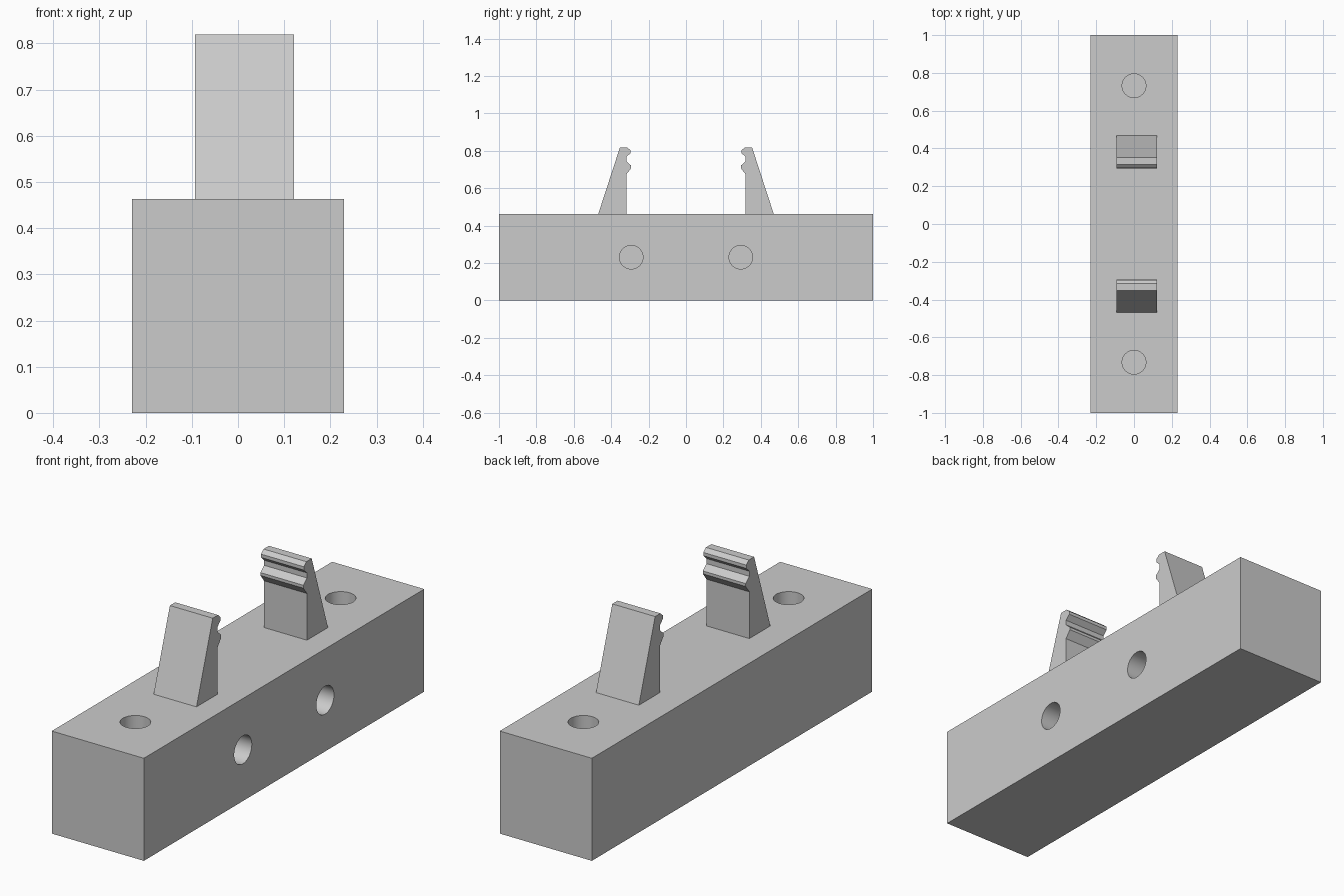
import bpy
import bmesh
import math
from mathutils import Matrix, Vector

cube = bpy.data.objects.get("Cube")
if cube:
    bpy.data.objects.remove(cube, do_unlink=True)

WIDTH, LENGTH, HEIGHT = 0.46, 2.0, 0.463
HOLE_RADIUS, HOLE_DEPTH = 0.063, 0.31

grey = bpy.data.materials.new("light grey plastic")
grey.use_nodes = True
grey.diffuse_color = (0.6, 0.6, 0.6, 1)
grey.node_tree.nodes["Principled BSDF"].inputs["Base Color"].default_value = (0.6, 0.6, 0.6, 1)


def make_object(name, bm):
    bmesh.ops.recalc_face_normals(bm, faces=bm.faces)
    mesh = bpy.data.meshes.new(name)
    bm.to_mesh(mesh)
    bm.free()
    mesh.materials.append(grey)
    obj = bpy.data.objects.new(name, mesh)
    bpy.context.collection.objects.link(obj)
    return obj


def drill(block, name, mouth, axis):
    """Cut a blind round hole starting at mouth and running inward against axis."""
    axis = Vector(axis)
    extra = 0.1
    centre = Vector(mouth) + axis * (extra - HOLE_DEPTH) / 2
    turn = Vector((0, 0, 1)).rotation_difference(axis).to_matrix().to_4x4()
    bm = bmesh.new()
    bmesh.ops.create_cone(bm, cap_ends=True, segments=48, radius1=HOLE_RADIUS,
                          radius2=HOLE_RADIUS, depth=HOLE_DEPTH + extra,
                          matrix=Matrix.Translation(centre) @ turn)
    cutter = make_object(name, bm)
    cutter.hide_render = True
    mod = block.modifiers.new(name, "BOOLEAN")
    mod.operation = "DIFFERENCE"
    mod.solver = "EXACT"
    mod.object = cutter
    bpy.context.view_layer.objects.active = block
    bpy.ops.object.modifier_apply(modifier=mod.name)
    bpy.data.objects.remove(cutter, do_unlink=True)


# Base block
bm = bmesh.new()
bmesh.ops.create_cube(bm, size=1)
bmesh.ops.scale(bm, vec=(WIDTH, LENGTH, HEIGHT), verts=bm.verts)
bmesh.ops.translate(bm, vec=(0, 0, HEIGHT / 2), verts=bm.verts)
block = make_object("base_block", bm)

# Screw holes in the top and in the +x side
for side in (-1, 1):
    drill(block, "top_hole", (0, side * 0.732, HEIGHT), (0, 0, 1))
    drill(block, "side_hole", (WIDTH / 2, side * 0.293, HEIGHT / 2), (1, 0, 0))

bpy.ops.object.select_all(action="DESELECT")
block.select_set(True)
bpy.context.view_layer.objects.active = block
bpy.ops.object.shade_smooth_by_angle(angle=math.radians(30))

# Clip outline (y, z): sloped back, flat top, two gripping ridges inside
CLIP = [(0.469, HEIGHT), (0.353, 0.819), (0.315, 0.819), (0.297, 0.803),
        (0.297, 0.788), (0.319, 0.767), (0.319, 0.744), (0.293, 0.721),
        (0.293, 0.708), (0.319, 0.674), (0.319, HEIGHT)]


def make_clip(name, side):
    bm = bmesh.new()
    face = bm.faces.new([bm.verts.new((-0.093, side * y, z)) for y, z in CLIP])
    result = bmesh.ops.extrude_face_region(bm, geom=[face])
    moved = [v for v in result["geom"] if isinstance(v, bmesh.types.BMVert)]
    bmesh.ops.translate(bm, vec=(0.214, 0, 0), verts=moved)
    return make_object(name, bm)


make_clip("front_clip", -1)
make_clip("back_clip", 1)
